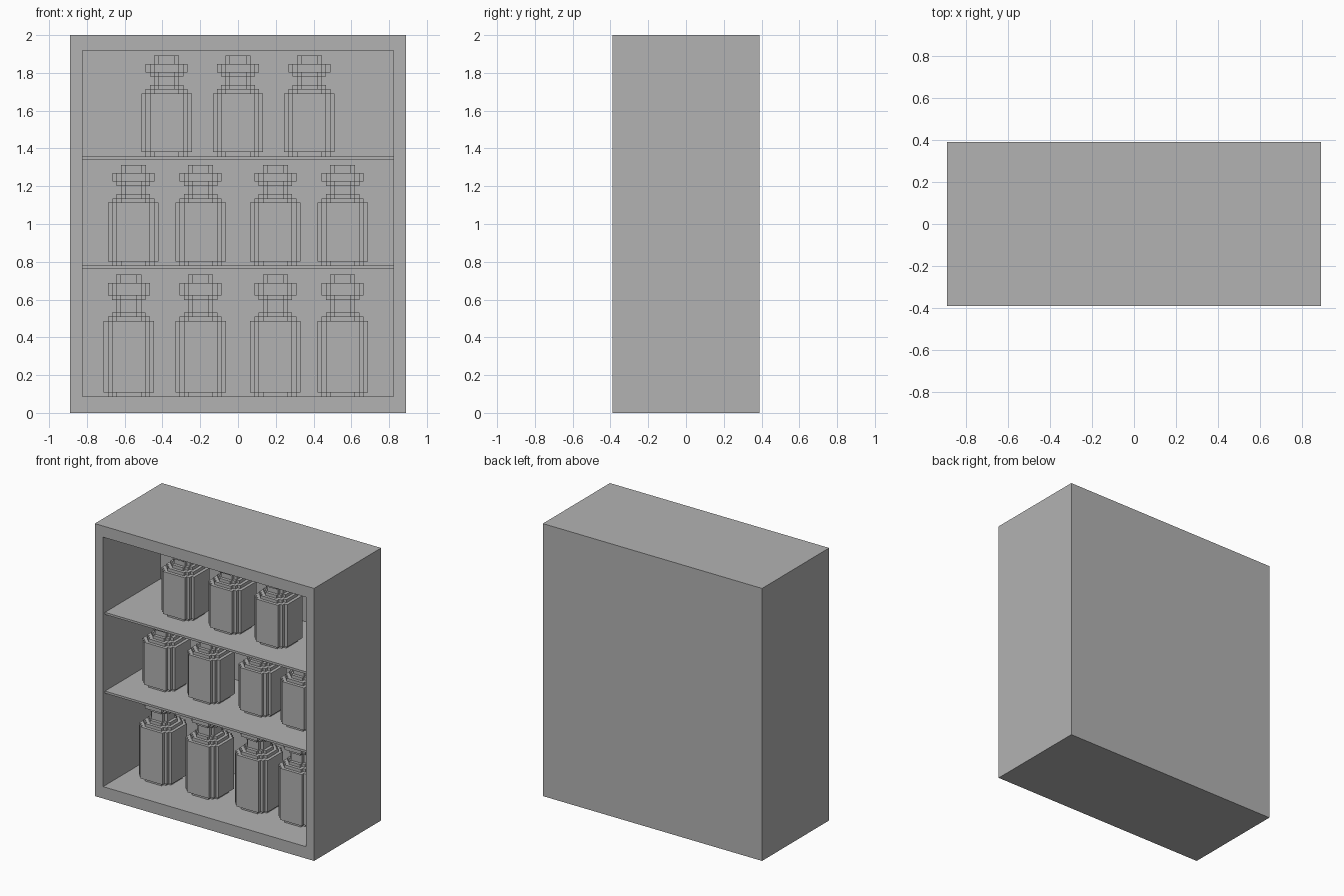
import bpy, bmesh
from mathutils import Vector

cube = bpy.data.objects.get("Cube")
if cube:
    bpy.data.objects.remove(cube, do_unlink=True)

U = 2 / 90                      # block size shared by all jars
HALF_X, HALF_Y, HEIGHT = 0.89, 0.389, 2.0
INNER_X, FLOOR_Z, CEIL_Z, BACK_Y = 0.823, 0.087, 1.918, 0.278
SHELF_FRONT, SHELF_THICK = -0.367, 0.016

grey = bpy.data.materials.new("plain_grey")
grey.use_nodes = True
grey.diffuse_color = (0.45, 0.45, 0.45, 1)
grey.node_tree.nodes["Principled BSDF"].inputs["Base Color"].default_value = grey.diffuse_color


def add_object(name, bm, location=(0, 0, 0)):
    bmesh.ops.recalc_face_normals(bm, faces=bm.faces)
    mesh = bpy.data.meshes.new(name)
    bm.to_mesh(mesh)
    bm.free()
    mesh.materials.append(grey)
    obj = bpy.data.objects.new(name, mesh)
    obj.location = location
    bpy.context.collection.objects.link(obj)
    return obj


def box(lo, hi):
    bm = bmesh.new()
    bmesh.ops.create_cube(bm, size=1)
    lo, hi = Vector(lo), Vector(hi)
    for v in bm.verts:
        v.co = (lo + hi) / 2 + v.co * (hi - lo)
    return bm


# Cabinet: a closed box whose front is inset and pushed back to the rear wall
bm = box((-HALF_X, -HALF_Y, 0), (HALF_X, HALF_Y, HEIGHT))
front = min(bm.faces, key=lambda f: f.calc_center_median().y)
bmesh.ops.inset_region(bm, faces=[front], thickness=0.06)
for v in front.verts:
    v.co.x = INNER_X if v.co.x > 0 else -INNER_X
    v.co.z = CEIL_Z if v.co.z > 1 else FLOOR_Z
cavity = bmesh.ops.extrude_discrete_faces(bm, faces=[front])["faces"][0]
for v in cavity.verts:
    v.co.y = BACK_Y
add_object("cabinet", bm)

# Shelves
shelf_tops = {"middle": 0.78, "upper": 1.358}
for level, top in shelf_tops.items():
    add_object(level + "_shelf", box((-INNER_X, SHELF_FRONT, top - SHELF_THICK),
                                     (INNER_X, BACK_Y, top)))


def stepped_outline(width):
    """Round outline built of square steps; narrow ones have a single step."""
    a = width / 2
    if width > 6:
        quarter = [(a, a - 2), (a - 1, a - 2), (a - 1, a - 1), (a - 2, a - 1), (a - 2, a)]
    else:
        quarter = [(a, a - 1), (a - 1, a - 1), (a - 1, a)]
    points = []
    for _ in range(4):
        points += quarter
        quarter = [(-y, x) for x, y in quarter]
    return points


def make_jar(name, location, body, neck, lid):
    # Layers from foot to knob: (width, height) in blocks
    layers = [(10, 1), (12, body), (10, 1), (8, 1), (6, neck), (8, 1), (10, lid), (6, 2)]
    bm = bmesh.new()
    z = 0
    for width, height in layers:
        base = bm.faces.new([bm.verts.new((x * U, y * U, z * U))
                             for x, y in stepped_outline(width)])
        new = bmesh.ops.extrude_face_region(bm, geom=[base], use_keep_orig=True)["geom"]
        bmesh.ops.translate(bm, vec=(0, 0, height * U),
                            verts=[g for g in new if isinstance(g, bmesh.types.BMVert)])
        z += height
    add_object(name, bm, location)


# Jars: row name, resting height, body / neck / lid heights, then (x, y) places
rows = [
    ("lower", FLOOR_Z, (17, 3, 3),
     [(-0.578, -0.045), (-0.198, -0.045), (0.198, -0.04), (0.554, -0.045)]),
    ("middle", shelf_tops["middle"], (14, 2, 2),
     [(-0.554, -0.04), (-0.198, -0.03), (0.198, 0.0), (0.554, -0.02)]),
    ("upper", shelf_tops["upper"], (14, 2, 2),
     [(-0.378, -0.07), (0.0, -0.065), (0.378, -0.07)]),
]
for row, z, sizes, places in rows:
    for i, (x, y) in enumerate(places, 1):
        make_jar(f"{row}_jar_{i}", (x, y, z), *sizes)
